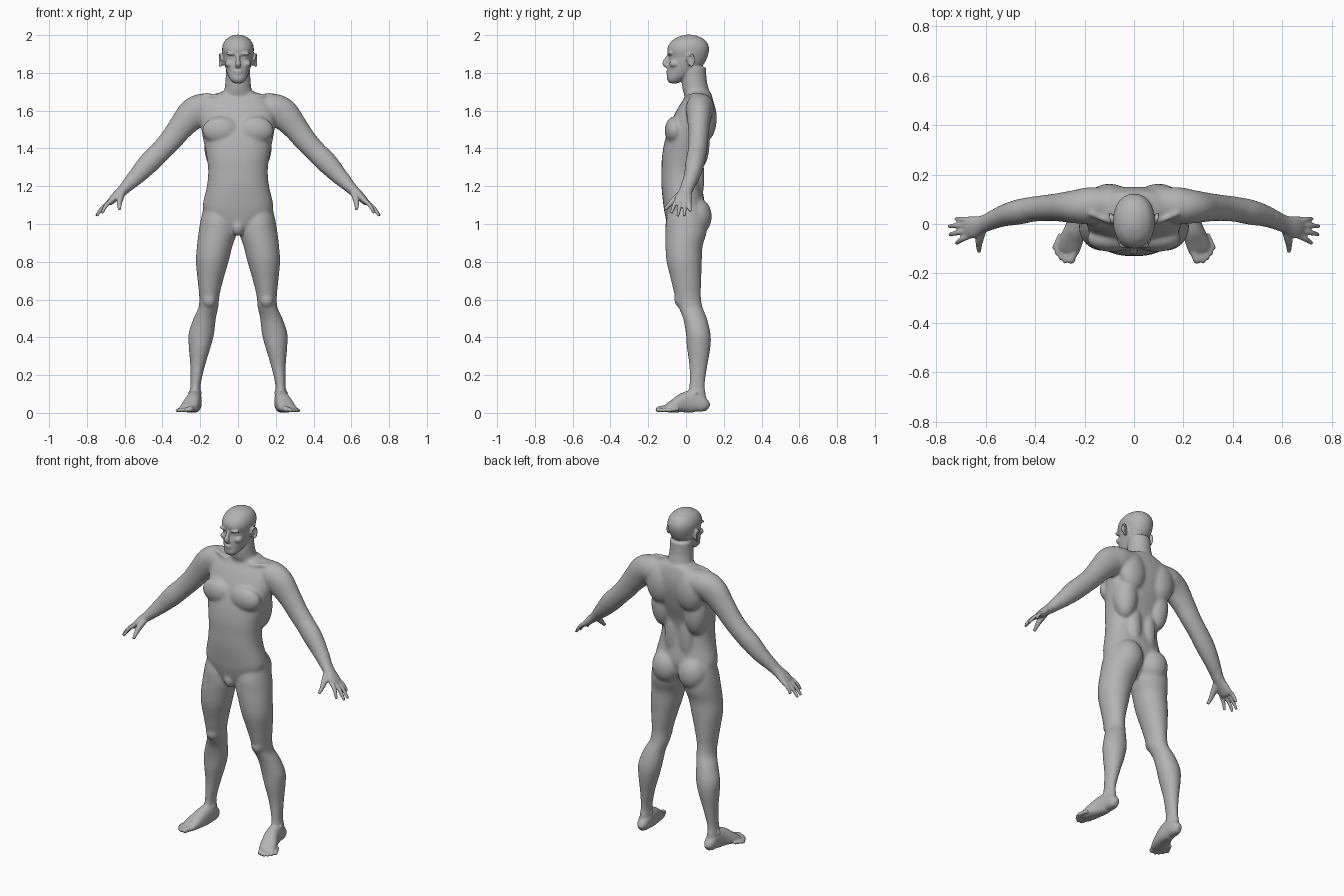
import bpy, bmesh, math
from mathutils import Vector, Matrix

default_cube = bpy.data.objects.get("Cube")
if default_cube:
    bpy.data.objects.remove(default_cube, do_unlink=True)

SIDE, DEPTH, UP = Vector((1, 0, 0)), Vector((0, 1, 0)), Vector((0, 0, 1))
SEGMENTS, STEPS = 32, 6
bm = bmesh.new()


def resample(rows):
    """Pass a smooth spline through the station rows."""
    rows = [Vector(row) for row in rows]
    padded = [rows[0]] + rows + [rows[-1]]
    result = []
    for before, start, end, after in zip(padded, padded[1:], padded[2:], padded[3:]):
        for step in range(STEPS):
            t = step / STEPS
            slope_in, slope_out = (end - before) / 2, (after - start) / 2
            result.append(start + slope_in * t
                          + (3 * (end - start) - 2 * slope_in - slope_out) * t ** 2
                          + (2 * (start - end) + slope_in + slope_out) * t ** 3)
    return result + [rows[-1]]


def loft(rows, hint, axis=None, mirrored=False, power=2.0):
    """Skin elliptical rings (x, y, z, width radius, hint radius) along a path."""
    path = resample(rows)
    centres = [Vector(row[:3]) for row in path]
    for sign in ((1, -1) if mirrored else (1,)):
        rings = []
        for i, row in enumerate(path):
            tangent = axis or centres[min(i + 1, len(path) - 1)] - centres[max(i - 1, 0)]
            across = hint.cross(tangent).normalized()
            along = tangent.cross(across).normalized()
            ring = []
            for k in range(SEGMENTS):
                angle = math.tau * k / SEGMENTS
                c, s = math.cos(angle), math.sin(angle)
                c = math.copysign(abs(c) ** (2 / power), c) * max(row[3], .002)
                s = math.copysign(abs(s) ** (2 / power), s) * max(row[4], .002)
                point = centres[i] + across * c + along * s
                ring.append(bm.verts.new((point.x * sign, point.y, max(point.z, 0))))
            rings.append(ring)
        for lower, upper in zip(rings, rings[1:]):
            for k in range(SEGMENTS):
                n = (k + 1) % SEGMENTS
                bm.faces.new((lower[k], lower[n], upper[n], upper[k]))
        bm.faces.new(rings[0][::-1])
        bm.faces.new(rings[-1])


def column(rows, mirrored=False, power=2.0):
    """Upright loft from rows of (height, x min, x max, front, back)."""
    loft([((x0 + x1) / 2, (y0 + y1) / 2, z, (x1 - x0) / 2, (y1 - y0) / 2)
          for z, x0, x1, y0, y1 in rows], DEPTH, UP, mirrored, power)


def trunk(rows, power=2.0):
    """Symmetrical column from rows of (height, half width, front, back)."""
    column([(z, -w, w, front, back) for z, w, front, back in rows], False, power)


def muscle(centre, radii, mirrored=True):
    """Ellipsoid mass blended into the skin."""
    for sign in ((1, -1) if mirrored else (1,)):
        place = Matrix.Translation((centre[0] * sign, centre[1], centre[2]))
        bmesh.ops.create_uvsphere(bm, u_segments=SEGMENTS, v_segments=SEGMENTS // 2, radius=1,
                                  matrix=place @ Matrix.Diagonal((*radii, 1)))


# Torso
trunk([(.95, .04, -.08, .03), (1, .12, -.1, .07), (1.05, .172, -.112, .09),
       (1.1, .187, -.12, .1), (1.2, .165, -.13, .085), (1.28, .158, -.13, .08),
       (1.36, .167, -.127, .095), (1.45, .185, -.11, .125), (1.55, .2, -.075, .148),
       (1.62, .19, -.04, .15), (1.67, .15, -.008, .14), (1.7, .09, 0, .13)], power=2.3)
# Chest, shoulder blades, flanks and collar bones
muscle(centre=(.09, -.06, 1.495), radii=(.1, .053, .075))
muscle(centre=(.1, .105, 1.56), radii=(.085, .058, .12))
muscle(centre=(.11, .055, 1.42), radii=(.07, .07, .14))
muscle(centre=(.05, .06, 1.25), radii=(.045, .037, .16))
muscle(centre=(.12, .085, 1.64), radii=(.11, .05, .05))
loft([(.02, .01, 1.665, .012, .012), (.1, .012, 1.675, .012, .012),
      (.18, .045, 1.685, .012, .012)], UP, mirrored=True)
# Buttocks and groin
muscle(centre=(.088, .055, 1.04), radii=(.086, .082, .1))
muscle(centre=(0, -.07, .985), radii=(.036, .042, .05), mirrored=False)

# Neck
trunk([(1.6, .09, .01, .13), (1.67, .085, -.005, .13), (1.71, .073, -.018, .122),
       (1.76, .066, -.022, .11), (1.83, .064, -.02, .105)])

# Head
trunk([(1.745, .022, -.085, -.04), (1.765, .042, -.1, -.01), (1.8, .058, -.099, .05),
       (1.84, .07, -.096, .09), (1.88, .078, -.089, .112), (1.92, .084, -.099, .122),
       (1.95, .08, -.09, .117), (1.977, .064, -.066, .097), (1.995, .036, -.03, .06),
       (2.002, .01, 0, .03)], power=2.15)
# Nose, brows, eyes, cheeks and lips
loft([(0, -.085, 1.905, .009, .01), (0, -.1, 1.875, .01, .012),
      (0, -.112, 1.85, .015, .013), (0, -.098, 1.834, .016, .01)], DEPTH)
muscle(centre=(.034, -.085, 1.902), radii=(.03, .014, .009))
muscle(centre=(.033, -.07, 1.88), radii=(.016, .014, .009))
muscle(centre=(.045, -.062, 1.848), radii=(.024, .026, .02))
muscle(centre=(0, -.094, 1.808), radii=(.024, .012, .006), mirrored=False)
muscle(centre=(0, -.092, 1.795), radii=(.021, .013, .006), mirrored=False)
# Ears with a raised rim
muscle(centre=(.08, .022, 1.865), radii=(.012, .016, .028))
rim = [(.087 + .01 * math.sin(a / 2), .022 - .019 * math.cos(a), 1.867 + .032 * math.sin(a),
        .006, .006) for a in [math.radians(d) for d in range(0, 271, 30)]]
loft(rim, SIDE, mirrored=True)

# Arms, down to the palms
loft([(.08, .085, 1.62, .06, .06), (.17, .075, 1.615, .078, .075),
      (.235, .07, 1.585, .084, .068), (.3, .068, 1.515, .069, .058),
      (.355, .065, 1.445, .061, .053), (.41, .06, 1.385, .057, .051),
      (.47, .048, 1.325, .057, .051), (.53, .033, 1.26, .047, .044),
      (.59, .008, 1.198, .033, .036), (.62, -.003, 1.17, .027, .036),
      (.65, -.012, 1.143, .023, .044), (.675, -.015, 1.118, .018, .045),
      (.685, -.016, 1.108, .012, .04)], DEPTH, mirrored=True)
# Fingers: knuckle depth, then tip position
for knuckle, x, y, z in [(-.047, .72, -.078, 1.058), (-.026, .748, -.043, 1.043),
                         (-.004, .75, -.009, 1.042), (.016, .722, .021, 1.066)]:
    root, tip = Vector((.662, knuckle, 1.13)), Vector((x, y, z))
    middle = root.lerp(tip, .5) + Vector((.006, 0, .006))
    loft([(*root, .012, .011), (*middle, .011, .011), (*tip, .008, .008)],
         DEPTH, mirrored=True)
# Thumbs
loft([(.612, -.015, 1.17, .018, .018), (.625, -.06, 1.13, .017, .017),
      (.628, -.09, 1.1, .012, .012), (.627, -.113, 1.077, .009, .009)], SIDE, mirrored=True)

# Legs
column([(1.1, .03, .18, -.08, .09), (1.02, .015, .198, -.105, .11),
        (.95, .008, .21, -.109, .108), (.88, .03, .218, -.109, .088),
        (.8, .05, .223, -.103, .084), (.7, .079, .214, -.079, .081),
        (.62, .098, .206, -.06, .079), (.56, .104, .209, -.04, .088),
        (.5, .117, .236, -.016, .111), (.42, .126, .262, -.001, .13),
        (.35, .144, .261, .004, .13), (.25, .174, .253, .017, .114),
        (.15, .197, .252, .017, .1), (.09, .197, .257, .012, .105),
        (.03, .2, .255, .02, .11)], mirrored=True)
# Kneecaps and ankle bones
muscle(centre=(.152, -.034, .6), radii=(.036, .028, .042))
muscle(centre=(.228, .05, .105), radii=(.037, .018, .02))

# Feet
loft([(.225, .118, .025, .014, .018), (.226, .095, .04, .031, .037),
      (.228, .045, .06, .036, .058), (.236, -.01, .054, .041, .053),
      (.252, -.06, .037, .047, .036), (.265, -.1, .023, .046, .021),
      (.27, -.115, .017, .04, .014)], UP, mirrored=True, power=2.4)
# Toes: tip position and radius
for x, y, r in [(.257, -.15, .016), (.279, -.149, .012), (.296, -.136, .011),
                (.31, -.118, .011), (.321, -.096, .01)]:
    loft([(x - .025, y + .055, r + .01, r, r), (x - .008, y + .02, r + .006, r, r),
          (x, y, r + .002, r, r * .9), (x + .003, y - .009, r, r / 2, r / 2)],
         UP, mirrored=True)

# Fuse every mass into one continuous skin
bmesh.ops.recalc_face_normals(bm, faces=bm.faces)
mesh = bpy.data.meshes.new("body")
bm.to_mesh(mesh)
bm.free()
body = bpy.data.objects.new("body", mesh)
bpy.context.collection.objects.link(body)
bpy.context.view_layer.objects.active = body
body.select_set(True)
fuse = body.modifiers.new("fuse", 'REMESH')
fuse.mode, fuse.voxel_size = 'VOXEL', .0055
bpy.ops.object.modifier_apply(modifier=fuse.name)

# Relax the broad muscles strongly; keep face, hands and feet crisp
broad = body.vertex_groups.new(name="broad_muscles")
broad.add([v.index for v in body.data.vertices
           if abs(v.co.x) < .58 and .12 < v.co.z < 1.73], 1, 'REPLACE')
relax = body.modifiers.new("relax", 'SMOOTH')
relax.factor, relax.iterations, relax.vertex_group = .5, 30, broad.name
polish = body.modifiers.new("polish", 'SMOOTH')
polish.factor, polish.iterations = .5, 3
for modifier in (relax, polish):
    bpy.ops.object.modifier_apply(modifier=modifier.name)
bpy.ops.object.shade_smooth()

# Plain grey skin
grey = bpy.data.materials.new("grey_skin")
grey.use_nodes = True
colour = (.45, .45, .45, 1)
grey.diffuse_color = colour
grey.node_tree.nodes["Principled BSDF"].inputs["Base Color"].default_value = colour
body.data.materials.clear()
body.data.materials.append(grey)
